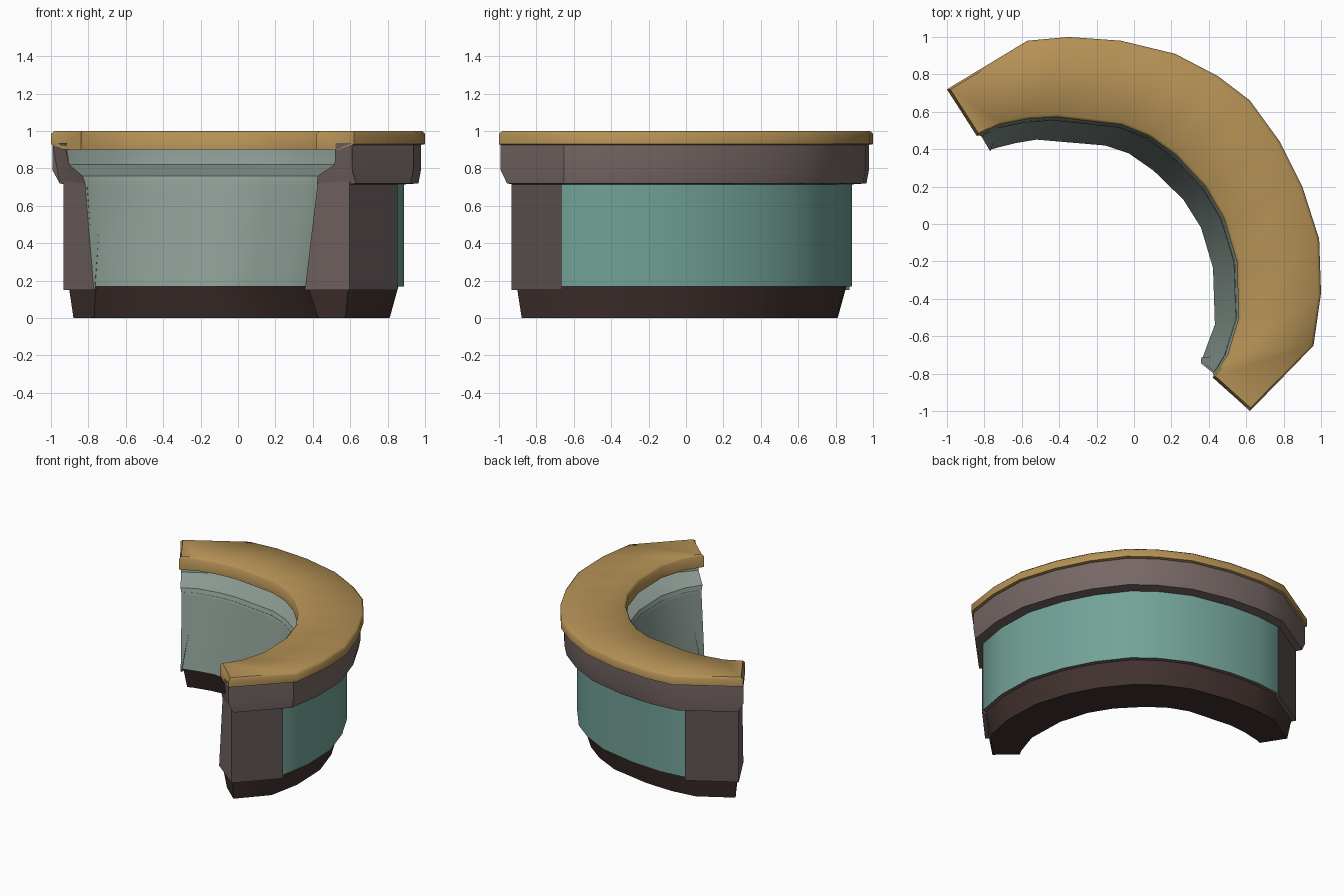
import bpy, bmesh, math
from mathutils import Vector

if "Cube" in bpy.data.objects:
    bpy.data.objects.remove(bpy.data.objects["Cube"], do_unlink=True)


def material(name, color):
    m = bpy.data.materials.new(name)
    m.use_nodes = True
    rgba = (*color, 1)
    m.diffuse_color = rgba
    bsdf = m.node_tree.nodes["Principled BSDF"]
    bsdf.inputs["Base Color"].default_value = rgba
    bsdf.inputs["Roughness"].default_value = 0.8
    return m


TAN = material("tan counter wood", (.46, .285, .092))
TEAL = material("teal panel", (.17, .365, .315))
SAGE = material("sage lining", (.262, .332, .296))
TAUPE = material("taupe trim", (.18, .136, .13))
POST = material("dark taupe post", (.115, .09, .087))
DARK = material("dark brown plinth", (.053, .032, .028))

# Plan curves of the counter: outer edge and matching inner edge
OUTER = [(-1, .72), (-.57, .98), (-.35, 1), (-.07, .98), (.22, .91), (.45, .79), (.62, .66),
         (.78, .44), (.9, .2), (.99, -.08), (1, -.37), (.96, -.65), (.62, -1)]
INNER = [(-.84, .47), (-.72, .53), (-.57, .56), (-.42, .57), (-.07, .53), (.08, .47), (.22, .37),
         (.38, .2), (.48, .03), (.55, -.2), (.56, -.5), (.5, -.7), (.42, -.82)]
LAST = len(OUTER) - 1


def plan_point(i, t):
    return Vector(OUTER[i]).lerp(Vector(INNER[i]), t)


def station(i, t, z, inset):
    """Point on cross-section i; t runs from outer to inner edge, inset pulls the ends in."""
    p = plan_point(i, t)
    if i in (0, LAST):
        neighbour = plan_point(1 if i == 0 else LAST - 1, t)
        p += (neighbour - p).normalized() * inset
    return (p.x, p.y, z)


def sweep(name, profile, sides, cap, first=0, last=LAST, smooth=35):
    """Sweep a (t, z, inset) profile along the plan; sides gives a material per profile edge."""
    bm = bmesh.new()
    mats = list(dict.fromkeys(sides + [cap]))
    rings = [[bm.verts.new(station(i, *p)) for p in profile] for i in range(first, last + 1)]
    n = len(profile)
    for a, b in zip(rings, rings[1:]):
        for k in range(n):
            j = (k + 1) % n
            f = bm.faces.new((a[k], a[j], b[j], b[k]))
            f.material_index = mats.index(sides[k])
    caps = [bm.faces.new(rings[0]), bm.faces.new(rings[-1])]
    for f in caps:
        f.material_index = mats.index(cap)
    bmesh.ops.triangulate(bm, faces=caps)
    bmesh.ops.recalc_face_normals(bm, faces=bm.faces[:])
    mesh = bpy.data.meshes.new(name)
    bm.to_mesh(mesh)
    bm.free()
    for m in mats:
        mesh.materials.append(m)
    ob = bpy.data.objects.new(name, mesh)
    bpy.context.collection.objects.link(ob)
    bpy.ops.object.select_all(action="DESELECT")
    ob.select_set(True)
    bpy.context.view_layer.objects.active = ob
    bpy.ops.object.shade_smooth_by_angle(angle=math.radians(smooth))


# Tapered plinth
sweep("plinth", [(.43, 0, .06), (.32, .175, .05), (1.27, .175, .04), (1.1, 0, .06)],
      [DARK] * 4, DARK)

# Curved wall: teal outside, sage leaning lining inside, trim on the ends
sweep("wall", [(.255, .17, .04), (.255, .73, .04), (1.03, .73, .03), (1.29, .17, .03)],
      [TEAL, TEAL, SAGE, TAUPE], TAUPE)

# Corner posts standing slightly proud at both ends
for label, first in (("left_post", LAST - 1), ("right_post", 0)):
    sweep(label, [(.235, .15, .035), (.235, .73, .035), (1.02, .73, .02), (1.31, .15, .02)],
          [POST, TAUPE, SAGE, TAUPE], TAUPE, first, first + 1)

# Band under the counter with the sloping inner shelf
sweep("band", [(.25, .715, .04), (.08, .72, .04), (.05, .79, 0), (.05, .935, 0),
               (.5, .935, 0), (.5, .9, 0), (.55, .82, .01), (1, .76, .01), (1.04, .715, .02)],
      [TAUPE] * 4 + [SAGE] * 4 + [TAUPE], TAUPE)

# Counter slab with softened upper edges
sweep("counter_top", [(0, .93, 0), (0, .985, 0), (.035, 1, .015), (.965, 1, .015),
                      (1, .985, 0), (1, .9, 0), (.4, .9, 0)],
      [TAN] * 7, TAN, smooth=52)
